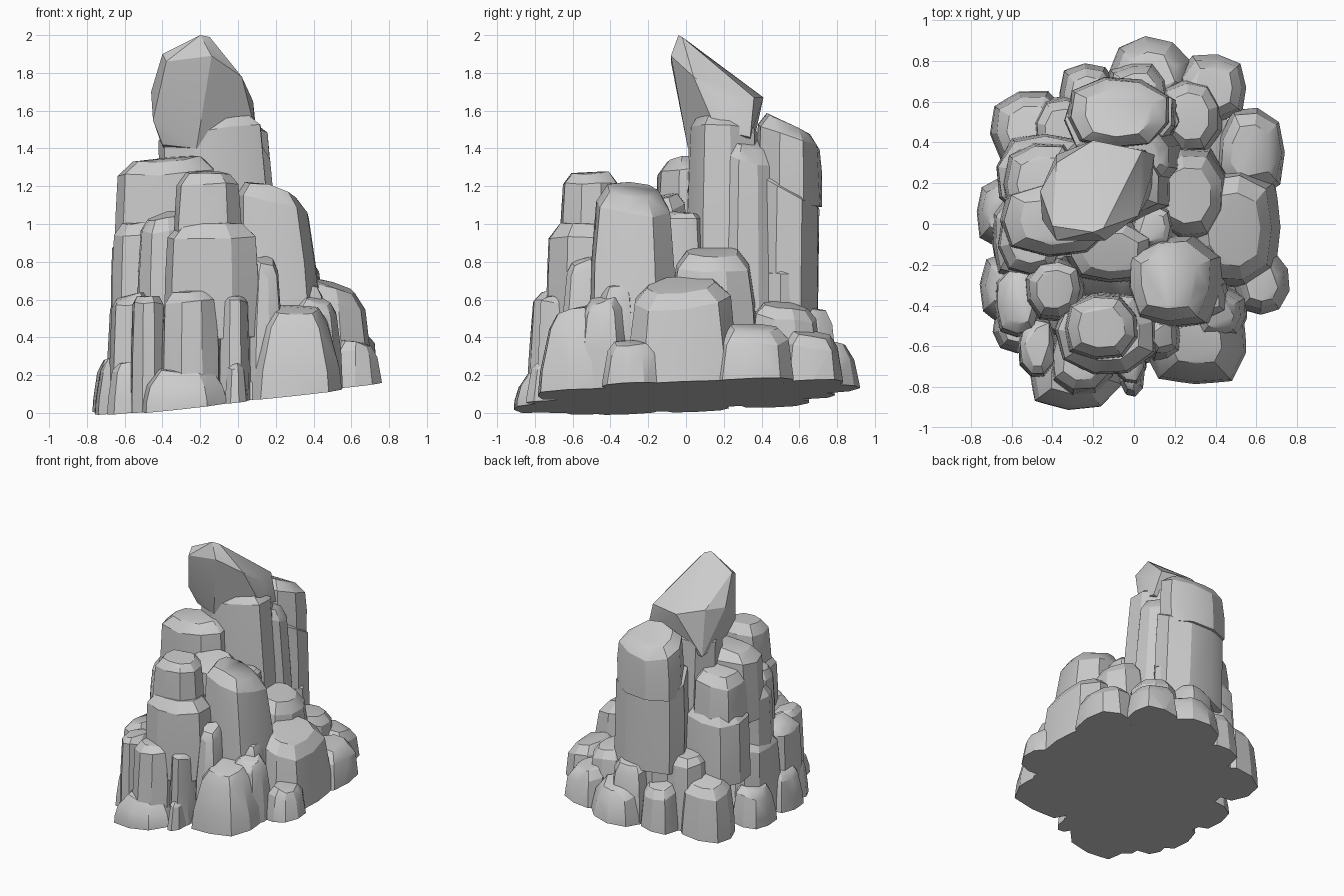
import bpy
import bmesh
import math
import random
from mathutils import Vector

random.seed(7)
cube = bpy.data.objects.get("Cube")
if cube:
    bpy.data.objects.remove(cube, do_unlink=True)

stone = bpy.data.materials.new("grey_stone")
stone.use_nodes = True
stone.diffuse_color = (.6, .6, .6, 1)
stone.node_tree.nodes["Principled BSDF"].inputs["Base Color"].default_value = stone.diffuse_color

# The whole pile is sliced flat along one slightly sloping ground plane
GROUND_POINT = Vector((0, 0, .088))
GROUND_NORMAL = Vector((-.11, -.04, 1)).normalized()
boulders = []


def hull(name, points):
    """Faceted stone wrapped around points, sliced at the ground."""
    bm = bmesh.new()
    for p in points:
        bm.verts.new(p)
    bmesh.ops.convex_hull(bm, input=bm.verts[:])
    loose = [v for v in bm.verts if not v.link_faces]
    bmesh.ops.delete(bm, geom=loose, context='VERTS')
    parts = bm.verts[:] + bm.edges[:] + bm.faces[:]
    cut = bmesh.ops.bisect_plane(bm, geom=parts, plane_co=GROUND_POINT,
                                 plane_no=GROUND_NORMAL, clear_inner=True)
    rim = [g for g in cut["geom_cut"] if isinstance(g, bmesh.types.BMEdge)]
    if rim:
        bmesh.ops.edgeloop_fill(bm, edges=rim)
    bmesh.ops.recalc_face_normals(bm, faces=bm.faces[:])
    mesh = bpy.data.meshes.new(name)
    bm.to_mesh(mesh)
    bm.free()
    mesh.materials.append(stone)
    obj = bpy.data.objects.new(name, mesh)
    bpy.context.collection.objects.link(obj)
    boulders.append(obj)


def rock(name, x, y, z, top=.85, tilt=(0, 0), lean=(0, 0), sides=9):
    """Blocky stone: plan box x/y, height range z, narrowed and tilted top."""
    cx, cy = sum(x) / 2, sum(y) / 2
    rx, ry = (x[1] - x[0]) / 2, (y[1] - y[0]) / 2
    height = z[1] - z[0]
    shoulder = 1 - min(.4, .35 * min(rx, ry) / height)
    phase = random.random() * math.tau
    wobble = [random.uniform(.95, 1.04) for _ in range(sides)]
    points = []
    for t, scale in ((0, 1), (.5, .65 + .35 * top), (shoulder, top), (1, top * .7)):
        for i in range(sides):
            a = phase + math.tau * i / sides
            c, s = math.cos(a), math.sin(a)
            # Rounded-box outline
            r = scale * wobble[i] / (abs(c) ** 2.8 + abs(s) ** 2.8) ** (1 / 2.8)
            r *= random.uniform(.97, 1.02)
            dx, dy = r * c * rx, r * s * ry
            dz = t * (tilt[0] * dx + tilt[1] * dy) + random.uniform(-.01, .01)
            points.append((cx + dx + lean[0] * t, cy + dy + lean[1] * t,
                           z[0] + t * height + dz))
    hull(name, points)


# Hidden core that closes the underside and the gaps
rock("core", x=(-.64, .64), y=(-.74, .76), z=(-.1, .42), top=.75, sides=14)
rock("inner_core", x=(-.5, .4), y=(-.5, .55), z=(.1, .75), top=.75, sides=12)

# Leaning summit stone
hull("summit", [
    (-.4, -.01, 1.9), (-.2, -.04, 2), (-.15, -.02, 1.99), (.02, .04, 1.78),
    (.08, .22, 1.65), (.04, .36, 1.67), (-.2, .41, 1.67), (-.38, .3, 1.71),
    (-.46, .16, 1.7), (-.45, .02, 1.55), (-.38, -.08, 1.86), (-.14, -.08, 1.89),
    (-.4, .06, 1.42), (-.22, .01, 1.4), (.09, .16, 1.5), (.1, .34, 1.46),
    (-.38, .34, 1.35)])

# Tall pillars
rock("main_pillar", x=(-.4, .21), y=(-.01, .41), z=(.4, 1.56), top=.9,
     tilt=(.15, -.1), lean=(-.05, 0))
rock("main_pillar_side", x=(-.1, .25), y=(.16, .5), z=(.4, 1.43), top=.85,
     tilt=(-.3, -.3), lean=(-.05, 0))
rock("back_pillar", x=(-.33, .22), y=(.33, .71), z=(.5, 1.24), top=.96,
     tilt=(0, -.6), lean=(-.02, .01))
rock("back_pillar_cap", x=(-.33, .18), y=(.36, .72), z=(1.1, 1.53), top=.93,
     tilt=(0, -.45))
rock("back_pillar_foot", x=(-.3, .22), y=(.35, .67), z=(.1, .8), top=.95)

# Left shoulder tiers
rock("left_tier_top", x=(-.65, -.1), y=(-.16, .2), z=(.8, 1.34), top=.94,
     tilt=(.08, .05))
rock("left_back_tier_top", x=(-.64, -.25), y=(.0, .4), z=(.8, 1.24), top=.9,
     tilt=(.2, -.1))
rock("left_back_tier_middle", x=(-.68, -.2), y=(.02, .46), z=(.4, .97), top=.93,
     tilt=(.1, -.1))
rock("left_tier_middle", x=(-.67, -.35), y=(-.26, .1), z=(.4, 1), top=.92)
rock("left_front_block", x=(-.54, -.24), y=(-.48, -.16), z=(.4, 1.04), top=.85,
     tilt=(.2, .2))
rock("middle_filler", x=(-.35, .12), y=(-.3, .02), z=(.5, 1.14), top=.85,
     tilt=(-.1, .2))
rock("middle_sliver", x=(-.02, .2), y=(-.14, .11), z=(.5, 1.06), top=.8)

# Front and right blocks
rock("front_block_top", x=(-.35, .03), y=(-.67, -.34), z=(.8, 1.27), top=.88,
     tilt=(0, .02))
rock("front_block", x=(-.39, .11), y=(-.75, -.32), z=(.4, 1), top=.93)
rock("right_block", x=(-.02, .46), y=(-.52, -.04), z=(.4, 1.18), top=.84,
     tilt=(-.25, -.15), lean=(-.05, 0))
rock("right_step", x=(.06, .47), y=(-.1, .38), z=(.3, .85), top=.8, tilt=(-.2, 0))
rock("front_wedge", x=(.04, .25), y=(-.68, -.42), z=(.1, .8), top=.65, tilt=(-.2, .4))

# Lower front stones
rock("front_step_middle", x=(-.42, -.09), y=(-.85, -.5), z=(.0, .64), top=.9,
     tilt=(.1, 0), lean=(0, .02))
rock("front_step_left", x=(-.57, -.38), y=(-.76, -.45), z=(.0, .61), top=.88)
rock("front_step_right", x=(-.11, .07), y=(-.79, -.5), z=(.0, .62), top=.85)
rock("left_step_front", x=(-.69, -.45), y=(-.56, -.2), z=(.0, .62), top=.88,
     tilt=(.2, 0))
rock("left_step", x=(-.7, -.45), y=(-.28, .15), z=(.0, .62), top=.85, tilt=(.3, 0))
rock("right_step_front", x=(.27, .56), y=(-.58, -.3), z=(.1, .6), top=.75,
     tilt=(-.3, .2))
rock("right_step_pebble", x=(.25, .48), y=(-.48, -.25), z=(.2, .68), top=.75,
     tilt=(-.3, .1))

# Ring of ground stones, anticlockwise from the front
rock("ground_front", x=(-.53, -.04), y=(-.93, -.5), z=(-.1, .23), top=.84, tilt=(0, .1))
rock("ground_front_pebble", x=(-.08, .06), y=(-.86, -.6), z=(-.1, .26), top=.65)
rock("ground_front_right", x=(.04, .58), y=(-.81, -.36), z=(-.05, .55), top=.66,
     tilt=(0, .25))
rock("ground_right_pebble", x=(.48, .78), y=(-.46, -.12), z=(-.05, .37), top=.74,
     tilt=(-.2, 0))
rock("ground_right", x=(.3, .74), y=(-.34, .28), z=(-.05, .68), top=.84,
     tilt=(-.3, .08), lean=(-.03, 0))
rock("ground_right_back", x=(.4, .75), y=(.12, .58), z=(-.05, .45), top=.83,
     tilt=(-.2, 0))
rock("ground_back_right", x=(.2, .57), y=(.48, .85), z=(-.05, .42), top=.78,
     tilt=(-.1, -.2))
rock("back_right_step", x=(.1, .45), y=(.33, .73), z=(.0, .57), top=.8,
     tilt=(-.15, -.15))
rock("ground_back", x=(-.13, .3), y=(.55, .93), z=(-.05, .38), top=.78,
     tilt=(0, -.25))
rock("back_step", x=(-.15, .18), y=(.5, .81), z=(.0, .55), top=.8, tilt=(0, -.2))
rock("ground_back_left", x=(-.38, -.07), y=(.45, .8), z=(-.1, .42), top=.8,
     tilt=(0, -.2))
rock("ground_left_back", x=(-.71, -.3), y=(.27, .66), z=(-.1, .47), top=.82,
     tilt=(.2, -.2))
rock("back_left_step", x=(-.5, -.18), y=(.28, .64), z=(.0, .63), top=.85)
rock("ground_left", x=(-.78, -.5), y=(-.13, .24), z=(-.1, .3), top=.76, tilt=(.4, 0))
rock("ground_left_front", x=(-.76, -.48), y=(-.5, -.12), z=(-.1, .3), top=.74,
     tilt=(.3, 0))
rock("ground_left_pebble", x=(-.7, -.44), y=(-.64, -.38), z=(-.1, .26), top=.75)

# Soft shading inside each facet group, crisp ridges between them
bpy.ops.object.select_all(action='DESELECT')
for obj in boulders:
    obj.select_set(True)
bpy.context.view_layer.objects.active = boulders[0]
bpy.ops.object.shade_smooth_by_angle(angle=math.radians(22))
